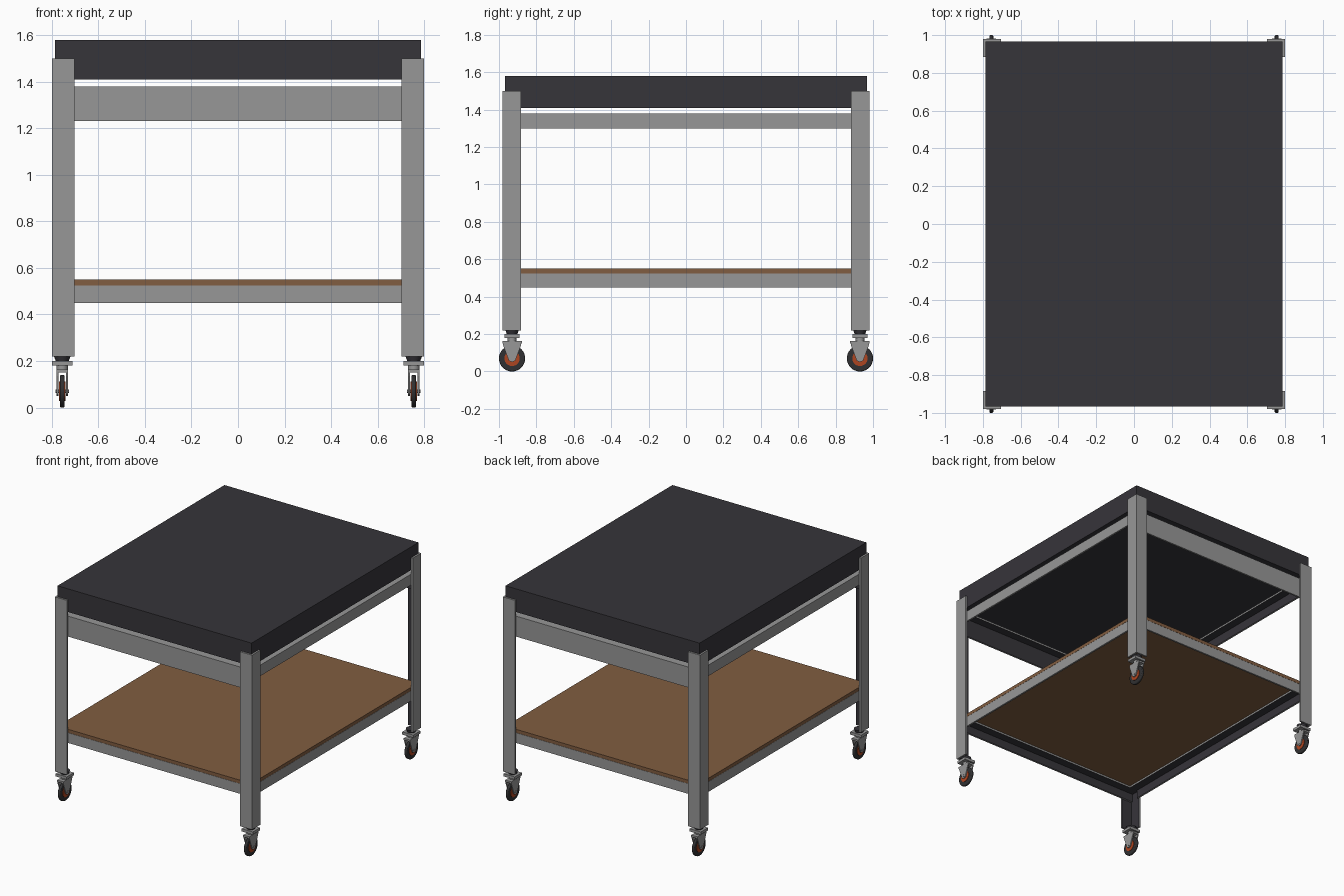
import bpy
import bmesh
import math
from mathutils import Vector

cube = bpy.data.objects.get("Cube")
if cube:
    bpy.data.objects.remove(cube, do_unlink=True)


def material(name, color):
    m = bpy.data.materials.new(name)
    m.use_nodes = True
    m.diffuse_color = (*color, 1)
    m.node_tree.nodes["Principled BSDF"].inputs["Base Color"].default_value = (*color, 1)
    return m


STEEL = material("grey steel", (0.31, 0.31, 0.31))
SLATE = material("dark slate", (0.037, 0.035, 0.042))
WOOD = material("brown wood", (0.22, 0.11, 0.052))
RUBBER = material("black rubber", (0.03, 0.03, 0.032))
HUB = material("orange hub", (0.42, 0.06, 0.015))

X, Y, Z = Vector((1, 0, 0)), Vector((0, 1, 0)), Vector((0, 0, 1))
T = 0.013              # steel thickness
HX, HY = 0.80, 0.98    # outer corner of the legs
IX, IY = HX - T, HY - T
LEG_W = 0.097


def finish(name, bm, mats):
    bmesh.ops.recalc_face_normals(bm, faces=bm.faces)
    mesh = bpy.data.meshes.new(name)
    bm.to_mesh(mesh)
    bm.free()
    for m in mats:
        mesh.materials.append(m)
    ob = bpy.data.objects.new(name, mesh)
    bpy.context.collection.objects.link(ob)
    return ob


def box(name, lo, hi, mat):
    bm = bmesh.new()
    bmesh.ops.create_cube(bm, size=1)
    for v in bm.verts:
        v.co = [a + (b - a) * (c + 0.5) for a, b, c in zip(lo, hi, v.co)]
    return finish(name, bm, [mat])


def prism(name, points, along, mats, inner=()):
    """Extrude a polygon; sides starting at the inner corners get the second material."""
    bm = bmesh.new()
    n = len(points)
    a = [bm.verts.new(p) for p in points]
    b = [bm.verts.new(p + along) for p in points]
    bm.faces.new(a)
    bm.faces.new(b)
    for i in range(n):
        j = (i + 1) % n
        f = bm.faces.new((a[i], a[j], b[j], b[i]))
        f.material_index = int(i in inner)
    return finish(name, bm, mats)


def angle_bar(name, corner, u, w, v, h, along):
    """L-shaped bar with its outer corner at the given point and a dark inside."""
    profile = [(0, 0), (w, 0), (w, T), (T, T), (T, h), (0, h)]
    pts = [corner + u * p + v * q for p, q in profile]
    return prism(name, pts, along, [STEEL, SLATE], inner=(2, 3))


def cylinder(name, center, r1, r2, depth, mat, axis="Z", bevel=0, sides=24):
    rot = (0, math.pi / 2, 0) if axis == "X" else (0, 0, 0)
    bpy.ops.mesh.primitive_cone_add(vertices=sides, radius1=r1, radius2=r2,
                                    depth=depth, location=center, rotation=rot)
    ob = bpy.context.object
    ob.name = name
    ob.data.materials.append(mat)
    if bevel:
        mod = ob.modifiers.new("rounded rim", "BEVEL")
        mod.width = bevel
        mod.segments = 3
    bpy.ops.object.shade_smooth_by_angle()
    return ob


# Table top and lower shelf
box("table_top", (-IX, -IY, 1.41), (IX, IY, 1.58), SLATE)
box("lower_shelf", (-IX, -IY, 0.525), (IX, IY, 0.55), WOOD)

# Rails: vertical web outside, flange along the upper edge
FLANGE = 0.075
for label, top, end_h, side_h in (("upper", 1.38, 0.15, 0.08),
                                  ("lower", 0.524, 0.074, 0.074)):
    for s, end, side in ((-1, "front", "right"), (1, "back", "left")):
        angle_bar(f"{label}_{end}_rail", Vector((-IX, s * IY, top)),
                  -s * Y, FLANGE, -Z, end_h, X * 2 * IX)
        length = IY - FLANGE
        sx = 1 if side == "left" else -1
        angle_bar(f"{label}_{side}_rail", Vector((sx * IX, -length, top)),
                  -sx * X, FLANGE, -Z, side_h, Y * 2 * length)


def caster(tag, cx, cy):
    # Mounting stem, plate and swivel
    cylinder(f"{tag}_caster_stem", (cx, cy, 0.208), 0.026, 0.036, 0.028, SLATE)
    box(f"{tag}_caster_plate", (cx - 0.045, cy - 0.041, 0.18),
        (cx + 0.045, cy + 0.041, 0.2), STEEL)
    cylinder(f"{tag}_caster_swivel", (cx, cy, 0.172), 0.024, 0.024, 0.02, STEEL)
    # Fork crown and tapered cheeks
    box(f"{tag}_fork_crown", (cx - 0.025, cy - 0.052, 0.15),
        (cx + 0.025, cy + 0.052, 0.163), STEEL)
    outline = [(-0.052, 0.163), (0.052, 0.163), (0.046, 0.135),
               (0.017, 0.058), (0, 0.05), (-0.017, 0.058), (-0.046, 0.135)]
    for s in (-1, 1):
        pts = [Vector((cx + s * 0.017, cy + y, z)) for y, z in outline]
        prism(f"{tag}_fork_cheek", pts, X * s * 0.008, [STEEL])
    # Wheel
    center = (cx, cy, 0.07)
    cylinder(f"{tag}_tyre", center, 0.07, 0.07, 0.02, RUBBER, "X", 0.006, 32)
    cylinder(f"{tag}_wheel_hub", center, 0.041, 0.041, 0.026, HUB, "X")
    cylinder(f"{tag}_axle", center, 0.008, 0.008, 0.056, STEEL, "X", sides=12)


# Angle legs, open towards the middle, each on a caster
for sx, side in ((-1, "right"), (1, "left")):
    for sy, end in ((-1, "front"), (1, "back")):
        angle_bar(f"{end}_{side}_leg", Vector((sx * HX, sy * HY, 0.22)),
                  -sx * X, LEG_W, -sy * Y, LEG_W, Z * 1.28)
        caster(f"{end}_{side}", sx * 0.755, sy * 0.93)
